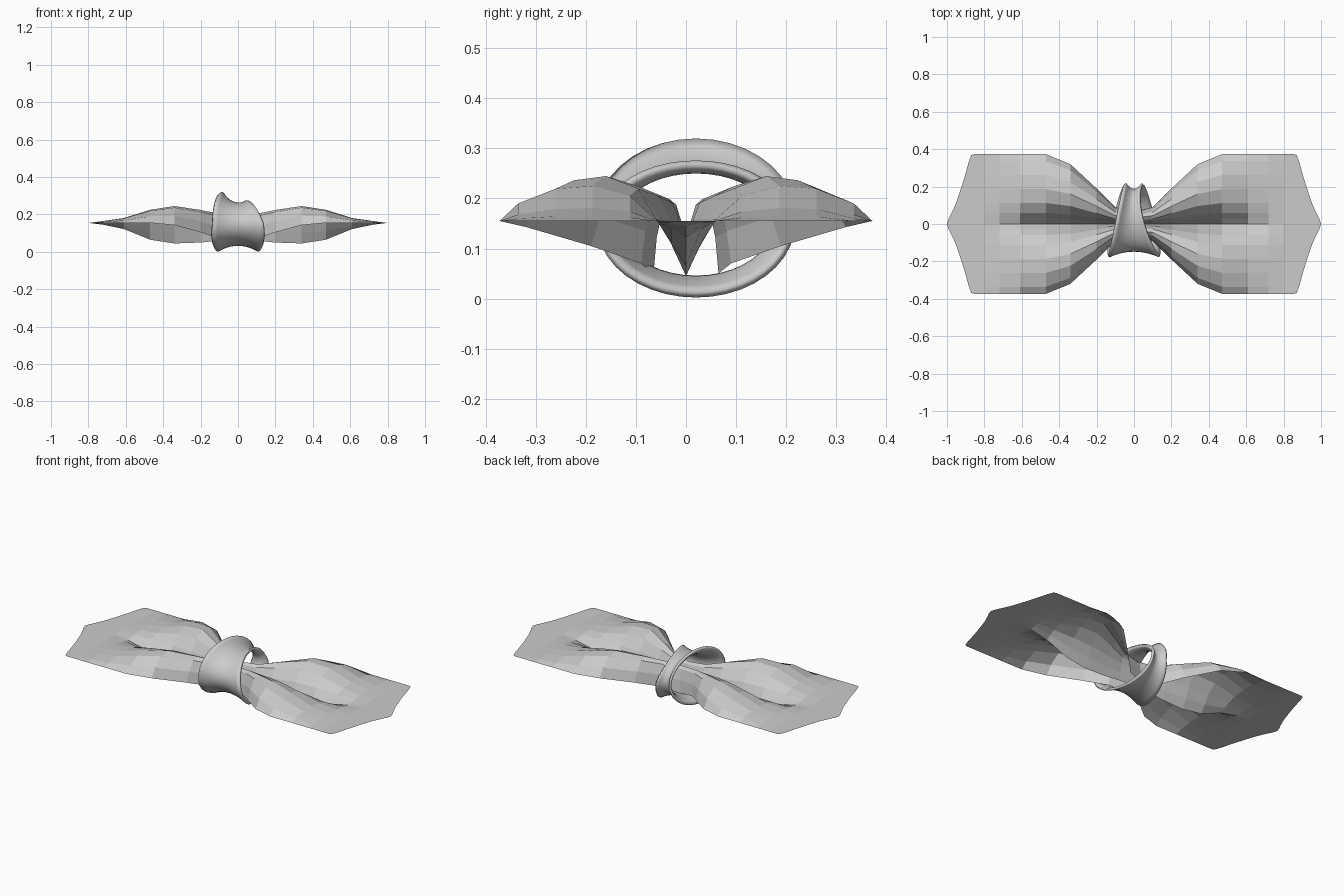
import bpy
import math

if "Cube" in bpy.data.objects:
    bpy.data.objects.remove(bpy.data.objects["Cube"])

MID = 0.155


def make_grid(name, rows, closed=False):
    """Mesh skin over equal-length rows of points."""
    n = len(rows[0])
    verts = [p for row in rows for p in row]
    faces = []
    for i in range(len(rows) - (0 if closed else 1)):
        k = (i + 1) % len(rows)
        for j in range(n - 1):
            faces.append((i * n + j, k * n + j, k * n + j + 1, i * n + j + 1))
    mesh = bpy.data.meshes.new(name)
    mesh.from_pydata(verts, [], faces)
    obj = bpy.data.objects.new(name, mesh)
    bpy.context.collection.objects.link(obj)
    return obj


# Pleat profile: position across the wing, height (-1 crease, 1 hump top, 0 level)
half = [(0, -1), (0.08, -0.5), (0.16, 0.05), (0.30, 0.72), (0.50, 1),
        (0.70, 0.92), (0.90, 0.5), (1, 0)]
profile = [(-u, f) for u, f in reversed(half[1:])] + half

# Wing sections: x, half width, hump height, crease depth, drop of the free edge
sections = [
    (0.00, 0.065, 0.045, 0.09, 0.105),
    (0.10, 0.09, 0.05, 0.095, 0.085),
    (0.20, 0.19, 0.07, 0.105, 0.05),
    (0.34, 0.32, 0.09, 0.11, 0.012),
    (0.47, 0.373, 0.07, 0.09, 0),
    (0.61, 0.373, 0.026, 0.033, 0),
    (0.72, 0.373, 0.01, 0.01, 0),
    (0.80, 0.373, 0, 0, 0),
    (0.855, 0.373, 0, 0, 0),
]
rows = []
for x, w, hump, crease, drop in sections:
    row = []
    for u, f in profile:
        z = MID + (f * hump if f > 0 else f * crease)
        row.append((x, u * w, z - drop * abs(u) ** 6))
    rows.append(row)

# Pointed flat outer end with rounded corners
tip_x = [1.0, 0.99, 0.975, 0.952, 0.927, 0.904, 0.884, 0.87]
tip = [(tip_x[i], half[i][0] * 0.368, MID) for i in range(len(half))]
rows.append([(x, -y, z) for x, y, z in reversed(tip[1:])] + tip)

wings = make_grid("bow_wings", rows)
mirror = wings.modifiers.new("Mirror", 'MIRROR')
mirror.use_axis[0] = True

# Twisted knot band: wide in front, pinched at the back, flared at both edges
STEPS, ACROSS = 40, 10
rings = []
for i in range(STEPS):
    t = 2 * math.pi * i / STEPS          # 0 front, quarter turn = top
    c, s = math.cos(t), math.sin(t)
    width = 0.087 + 0.046 * c - 0.02 * s
    shift = -0.02 * max(s, 0)
    tilt = 0.022 * max(s, 0)
    row = []
    for j in range(ACROSS + 1):
        v = 2 * j / ACROSS - 1
        r = 0.03 * v * v - tilt * v
        row.append((shift + v * width,
                    0.02 - c * (0.168 + r),
                    0.15 + s * (0.118 + r)))
    rings.append(row)
knot = make_grid("knot_band", rings, closed=True)
solid = knot.modifiers.new("Thickness", 'SOLIDIFY')
solid.thickness = 0.014
solid.offset = 1

# Orient the band so thickness grows inward
bpy.context.view_layer.update()
face = knot.data.polygons[0]
outward = face.normal.y < 0
solid.offset = -1 if outward else 1

bpy.ops.object.select_all(action='DESELECT')
knot.select_set(True)
bpy.context.view_layer.objects.active = knot
bpy.ops.object.shade_smooth_by_angle(angle=math.radians(40))
